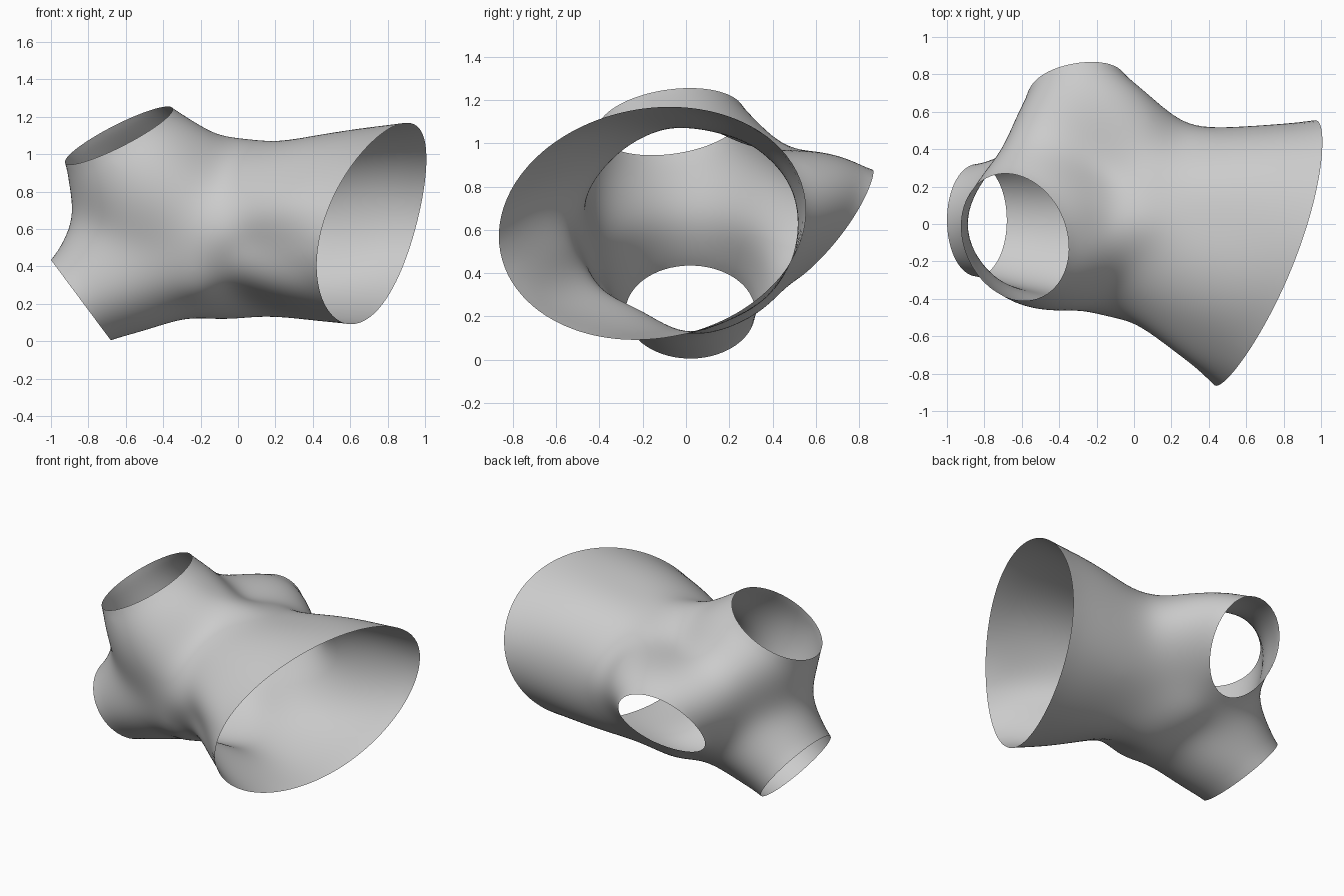
import bpy, bmesh
from math import sin, cos, tau
from mathutils import Vector, Matrix

default = bpy.data.objects.get("Cube")
if default:
    bpy.data.objects.remove(default)

HUB = Vector((-0.1, 0, 0.6))   # point inside from which the whole skin is visible

# Bowed elliptical openings: centre, two conjugate half axes, bow along the second
RIMS = [tuple(map(Vector, r)) for r in (
    ((0.705, -0.155, 0.63), (0.265, 0.71, 0.06), (0.12, 0, 0.535), (0.05, 0, 0)),     # large mouth
    ((-0.637, -0.07, 1.10), (-0.05, 0.34, 0.04), (0.284, 0, 0.15), (0, 0, 0)),        # upper opening
    ((-0.84, 0.02, 0.22), (0, 0.30, 0), (-0.16, 0, 0.215), (0, 0, 0)),                # lower opening
    ((-0.306, 0.705, 0.62), (0.268, 0.03, -0.02), (0.02, 0.188, 0.258), (0, -0.03, 0)),  # back opening
)]

# Guide points on the body between the openings
GUIDES = [
    # top and bottom lines
    (-0.23, 0, 1.16), (-0.07, 0, 1.1), (0.1, 0, 1.08), (0.35, 0, 1.085), (0.62, 0, 1.12),
    (-0.4, 0, 0.09), (-0.2, 0, 0.12), (0, 0, 0.125), (0.3, 0, 0.12),
    # left end waist
    (-0.89, 0, 0.72), (-0.8, 0.23, 0.7), (-0.8, -0.23, 0.7), (-0.65, -0.37, 0.65),
    (-0.85, 0.22, 0.52), (-0.85, -0.19, 0.52), (-0.73, 0.35, 0.43), (-0.72, -0.31, 0.4),
    # back and front sides
    (0.75, 0.51, 0.68), (0.5, 0.52, 0.66), (0.22, 0.585, 0.66), (-0.68, 0.43, 0.65),
    (0.35, -0.735, 0.53), (0.22, -0.62, 0.54), (0, -0.53, 0.55), (-0.2, -0.48, 0.58), (-0.45, -0.43, 0.62),
    # shoulders
    (0.45, 0.4, 0.93), (0.42, 0.41, 0.32), (0.15, 0.3, 1.0), (0.1, -0.4, 0.94), (0.1, -0.41, 0.28),
    (-0.2, -0.34, 0.99), (-0.2, -0.36, 0.26),
    # saddles around the back and lower openings
    (-0.25, 0.48, 0.965), (-0.2, 0.38, 0.25), (-0.5, 0.36, 0.27), (-0.62, 0.27, 0.18), (-0.47, -0.26, 0.18),
]
RIM_SAMPLES = 14
SOFTNESS = 0.003


def solve(m, b):
    """Gaussian elimination with pivoting."""
    n = len(b)
    rows = [r[:] + [v] for r, v in zip(m, b)]
    for i in range(n):
        p = max(range(i, n), key=lambda k: abs(rows[k][i]))
        rows[i], rows[p] = rows[p], rows[i]
        for k in range(i + 1, n):
            f = rows[k][i] / rows[i][i]
            if f:
                rows[k] = [a - f * c for a, c in zip(rows[k], rows[i])]
    x = [0.0] * n
    for i in reversed(range(n)):
        x[i] = (rows[i][n] - sum(rows[i][k] * x[k] for k in range(i + 1, n))) / rows[i][i]
    return x


def fit_radius():
    """Smooth radius over direction, through the rims and near the guides."""
    samples = [(Vector(g) - HUB, SOFTNESS) for g in GUIDES]
    for c, u, v, w in RIMS:
        for i in range(RIM_SAMPLES):
            t = tau * i / RIM_SAMPLES
            samples.append((c + u * cos(t) + v * sin(t) + w * sin(t) ** 2 - HUB, 0.0))
    dirs = [p.normalized() for p, s in samples]
    m = []
    for i, d in enumerate(dirs):
        row = [(d - e).length ** 3 for e in dirs] + [1.0, *d]
        row[i] += samples[i][1]
        m.append(row)
    for k in range(4):
        m.append([(1.0, *d)[k] for d in dirs] + [0.0] * 4)
    k = solve(m, [p.length for p, s in samples] + [0.0] * 4)
    base, slope = k[len(dirs)], Vector(k[len(dirs) + 1:])

    def radius(d):
        return base + slope.dot(d) + sum(f * (d - e).length ** 3 for f, e in zip(k, dirs))
    return radius


def rim_hit(d):
    """Point on a rim if the direction passes through its opening, else None."""
    for c, u, v, w in RIMS:
        m = Matrix((u, v, -d)).transposed()
        if abs(m.determinant()) < 1e-6:
            continue
        inv = m.inverted()
        bow = Vector()
        for step in range(4):
            a, b, s = inv @ (HUB - c - bow)
            q = max((a * a + b * b) ** 0.5, 1e-6)
            bow = w * (b / q) ** 2
        if s > 0 and q < 1:
            return c + bow + (u * a + v * b) / q
    return None


# Skin: a sphere of directions, opened at the rims and pushed to the fitted radius
bm = bmesh.new()
bmesh.ops.create_icosphere(bm, subdivisions=6, radius=1)
hits = {v: rim_hit(v.co.normalized()) for v in bm.verts}
inside = [f for f in bm.faces if all(hits[v] is not None for v in f.verts)]
bmesh.ops.delete(bm, geom=inside, context='FACES')
radius = fit_radius()
for v in bm.verts:
    d = v.co.normalized()
    v.co = hits[v] if hits[v] is not None else HUB + d * radius(d)

# Relax the skin while the rims stay put
free = [v for v in bm.verts if not v.is_boundary]
for step in range(20):
    bmesh.ops.smooth_vert(bm, verts=free, factor=0.5, use_axis_x=True, use_axis_y=True, use_axis_z=True)
for f in bm.faces:
    f.smooth = True

mesh = bpy.data.meshes.new("four_mouth_skin")
bm.to_mesh(mesh)
bm.free()
skin = bpy.data.objects.new("four_mouth_skin", mesh)
bpy.context.collection.objects.link(skin)

# Plain grey
grey = bpy.data.materials.new("light_grey")
grey.use_nodes = True
colour = (0.6, 0.6, 0.6, 1)
grey.diffuse_color = colour
grey.node_tree.nodes["Principled BSDF"].inputs["Base Color"].default_value = colour
mesh.materials.append(grey)
